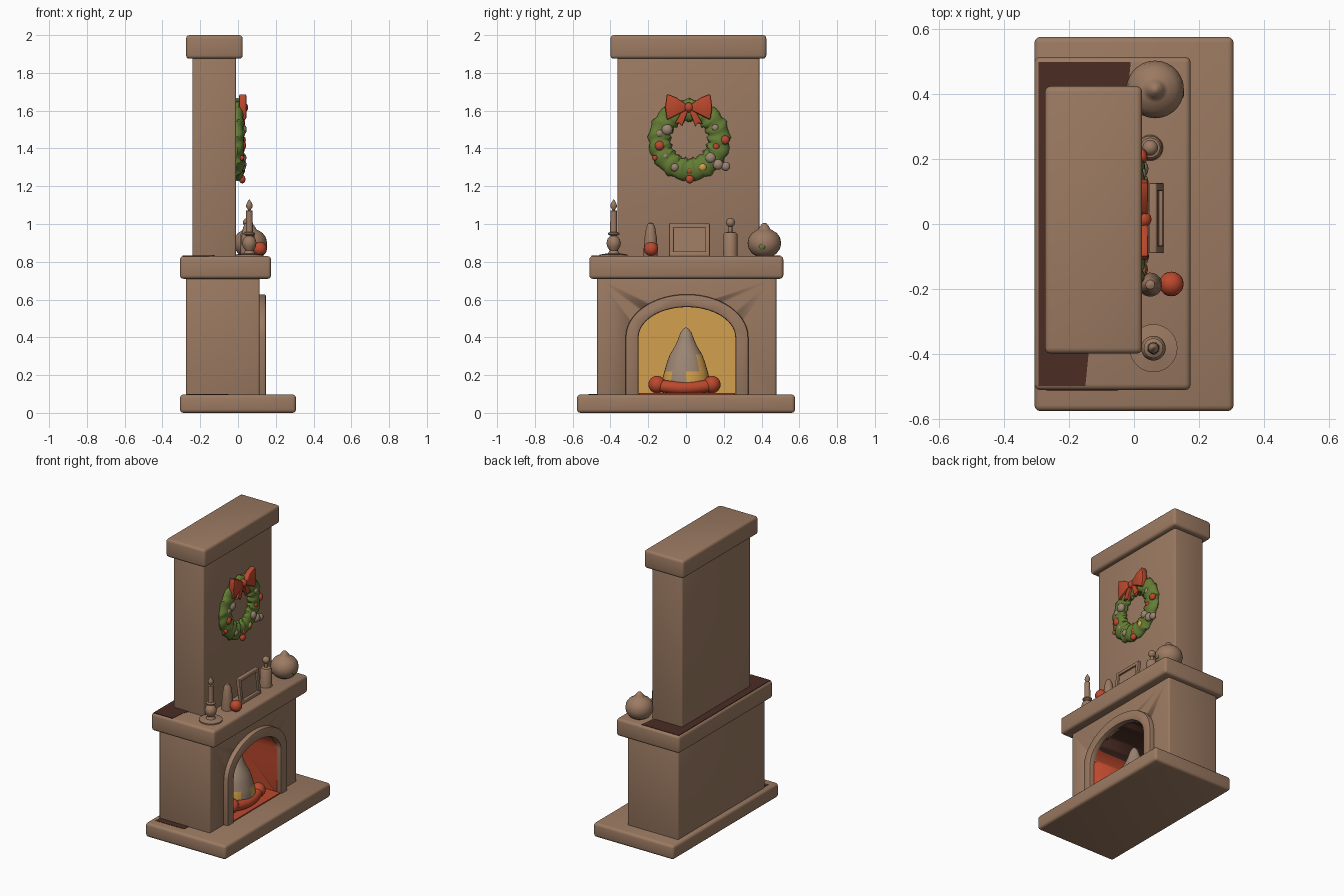
import bpy, bmesh, math
from mathutils import Vector

if "Cube" in bpy.data.objects:
    bpy.data.objects.remove(bpy.data.objects["Cube"])


def material(name, rgb):
    m = bpy.data.materials.new(name)
    m.diffuse_color = (*rgb, 1)
    m.use_nodes = True
    m.node_tree.nodes["Principled BSDF"].inputs["Base Color"].default_value = m.diffuse_color
    return m


BROWN = material("warm brown", (.33, .195, .122))
DARK = material("dark soot brown", (.07, .026, .018))
RED = material("brick red", (.50, .065, .026))
GREEN = material("leaf green", (.127, .205, .034))
YELLOW = material("fire yellow", (.65, .35, .075))
TAUPE = material("taupe", (.33, .235, .17))


def finish(bm, name, mat, smooth=True):
    bmesh.ops.recalc_face_normals(bm, faces=bm.faces)
    me = bpy.data.meshes.new(name)
    bm.to_mesh(me)
    bm.free()
    ob = bpy.data.objects.new(name, me)
    bpy.context.collection.objects.link(ob)
    me.materials.append(mat)
    if smooth:
        bpy.ops.object.select_all(action='DESELECT')
        ob.select_set(True)
        bpy.context.view_layer.objects.active = ob
        bpy.ops.object.shade_smooth_by_angle(angle=math.radians(40))
    return ob


def box(name, x, y, z, mat=BROWN, bevel=.018):
    bm = bmesh.new()
    bmesh.ops.create_cube(bm, size=1)
    for v in bm.verts:
        v.co = Vector([(a + b) / 2 + c * (b - a) for (a, b), c in zip((x, y, z), v.co)])
    if bevel:
        bmesh.ops.bevel(bm, geom=bm.edges[:], offset=bevel, segments=3, profile=.5, affect='EDGES')
    return finish(bm, name, mat)


def prism(name, pts, lo, hi, mat=BROWN, axis='X', bevel=0):
    """Extrude a yz outline along x, or an xy outline along z."""
    bm = bmesh.new()
    put = (lambda p, d: (d, *p)) if axis == 'X' else (lambda p, d: (*p, d))
    f = bm.faces.new([bm.verts.new(put(p, lo)) for p in pts])
    ext = bmesh.ops.extrude_face_region(bm, geom=[f])
    for v in ext['geom']:
        if isinstance(v, bmesh.types.BMVert):
            v.co['XYZ'.index(axis)] = hi
    bmesh.ops.recalc_face_normals(bm, faces=bm.faces)
    if bevel:
        edges = [e for e in bm.edges if e.calc_face_angle(0) > .6]
        bmesh.ops.bevel(bm, geom=edges, offset=bevel, segments=2, profile=.5, affect='EDGES')
    return finish(bm, name, mat)


def lathe(name, prof, x, y, mat=BROWN, n=28, sx=1):
    """Spin a (radius, z) profile about a vertical axis."""
    bm = bmesh.new()
    rings = [[bm.verts.new((x + sx * r * math.cos(math.tau * i / n),
                            y + r * math.sin(math.tau * i / n), z)) for i in range(n)]
             for r, z in prof]
    for a, b in zip(rings, rings[1:]):
        for i in range(n):
            j = (i + 1) % n
            bm.faces.new((a[i], a[j], b[j], b[i]))
    bm.faces.new(rings[0])
    bm.faces.new(rings[-1])
    return finish(bm, name, mat)


def ball(name, c, r, mat=BROWN, scale=(1, 1, 1)):
    bm = bmesh.new()
    bmesh.ops.create_uvsphere(bm, u_segments=20, v_segments=12, radius=r)
    for v in bm.verts:
        v.co = Vector(c) + v.co * Vector((1, 1, 1)).length / math.sqrt(3) if scale == (1, 1, 1) \
            else Vector([c[k] + v.co[k] * scale[k] for k in range(3)])
    return finish(bm, name, mat)


def arch(half, spring, rise, base, n=28, y0=.005):
    curve = [(y0 + half * math.cos(math.pi * i / n), spring + rise * math.sin(math.pi * i / n))
             for i in range(n + 1)]
    return [(y0 + half, base)] + curve + [(y0 - half, base)]


# Masonry blocks
box("hearth_slab", (-.307, .307), (-.577, .577), (0, .097))
body = box("firebox_body", (-.275, .115), (-.47, .478), (.085, .72), bevel=.012)
box("mantel_shelf", (-.307, .175), (-.512, .515), (.71, .83))
box("chimney_breast", (-.242, -.01), (-.362, .388), (.81, 1.89), bevel=.01)
box("chimney_cap", (-.275, .025), (-.40, .425), (1.875, 2.0))

# Firebox opening
cutter = prism("opening_cutter", arch(.256, .40, .16, 0), -.2, .3)
cutter.hide_render = True
mod = body.modifiers.new("opening", 'BOOLEAN')
mod.operation, mod.object, mod.solver = 'DIFFERENCE', cutter, 'EXACT'
bpy.context.view_layer.objects.active = body
bpy.ops.object.modifier_apply(modifier="opening")
bpy.data.objects.remove(cutter)
body.data.materials.clear()
for m in (BROWN, YELLOW, RED, DARK):
    body.data.materials.append(m)
for p in body.data.polygons:
    c = p.center
    p.material_index = 0
    if abs(c.y - .005) < .262 and c.z < .565 and -.21 < c.x < .11:
        p.material_index = 1 if abs(p.normal.x) > .9 else (3 if c.z > .49 else 2)

# Arch surround and ember floor
outer, inner = arch(.325, .40, .228, .09), arch(.256, .40, .16, .09)
prism("arch_surround", outer + inner[::-1], .09, .148, bevel=.01)
box("ember_floor", (-.2, .14), (-.25, .26), (.09, .104), RED, 0)

# Soot patches on shelf and hearth
prism("shelf_soot", [(-.295, -.5), (-.15, -.5), (-.14, -.4), (-.1, -.3), (-.1, .36),
                     (-.02, .4), (-.01, .5), (-.295, .5)], .826, .832, DARK, 'Z')
box("hearth_soot", (-.27, -.05), (-.515, -.46), (.092, .099), DARK, 0)

# Fire: flame with yellow base, and bowed logs
flame = lathe("flame", [(.12, .10), (.13, .16), (.115, .22), (.10, .27), (.085, .31), (.06, .35),
                        (.042, .39), (.03, .425), (.012, .447), (.002, .452)], 0, 0, TAUPE, sx=.8)
flame.data.materials.append(YELLOW)
for p in flame.data.polygons:
    c = p.center
    p.material_index = int(c.z < .2 + .03 * math.sin(c.y * 40) or (c.y > .06 and c.z < .32))
for side in (-1, 1):
    ball("log_end", (.06, -.008 + side * .145, .15), .046, RED)
cu = bpy.data.curves.new("bowed_log", 'CURVE')
cu.dimensions, cu.bevel_depth, cu.bevel_resolution = '3D', .033, 4
sp = cu.splines.new('POLY')
sp.points.add(8)
for i, pt in enumerate(sp.points):
    t = i / 4 - 1
    pt.co = (.09 - .03 * t * t, -.008 + .145 * t, .132 + .015 * t * t, 1)
cu.materials.append(RED)
bpy.context.collection.objects.link(bpy.data.objects.new("bowed_log", cu))

# Wreath ring with leafy lumps
WY, WZ = .017, 1.445
bm = bmesh.new()
N, M = 96, 16
grid = []
for i in range(N):
    a = math.tau * i / N
    ring = []
    for j in range(M):
        b = math.tau * j / M
        k = 1 + .09 * math.sin(17 * a + 2 * math.sin(b)) + .05 * math.sin(29 * a + 3 * b)
        r = .157 + .058 * k * math.cos(b)
        ring.append(bm.verts.new((-.003 + .034 * k * math.sin(b), WY + r * math.cos(a), WZ + r * math.sin(a))))
    grid.append(ring)
for i in range(N):
    for j in range(M):
        p, q = grid[i], grid[(i + 1) % N]
        bm.faces.new((p[j], q[j], q[(j + 1) % M], p[(j + 1) % M]))
finish(bm, "wreath", GREEN)

# Wreath berries and baubles
for y, z, r, m in [(-.14, 1.415, .026, RED), (.207, 1.445, .024, RED), (.16, 1.41, .018, RED),
                   (.02, 1.28, .018, RED), (.02, 1.237, .022, RED), (-.10, 1.50, .03, TAUPE),
                   (-.14, 1.48, .02, TAUPE), (-.06, 1.30, .022, TAUPE), (.088, 1.30, .022, YELLOW),
                   (.13, 1.35, .028, TAUPE), (.17, 1.315, .028, TAUPE), (.21, 1.305, .024, TAUPE),
                   (.155, 1.51, .02, TAUPE), (-.11, 1.36, .016, TAUPE), (-.165, 1.35, .014, RED)]:
    ball("wreath_bauble", (.022, y, z), r, m, (.8, 1, 1.001))

# Bow: mirrored loops and tails around a knot
for s in (-1, 1):
    loop = [(.015, 1.635), (.065, 1.67), (.115, 1.69), (.125, 1.62), (.115, 1.55), (.065, 1.575), (.015, 1.60)]
    tail = [(.0, 1.61), (.035, 1.60), (.075, 1.53), (.05, 1.535), (.035, 1.515)]
    prism("bow_loop", [(.014 + s * y, z) for y, z in loop], .005, .045, RED, bevel=.009)
    prism("bow_tail", [(.014 + s * y, z) for y, z in tail], .015, .038, RED, bevel=.004)
ball("bow_knot", (.028, .014, 1.617), .026, RED)

# Candlestick
lathe("candlestick", [(.074, .828), (.074, .838), (.03, .845), (.022, .86), (.034, .88), (.038, .90),
                      (.032, .922), (.016, .937), (.03, .945), (.03, .952), (.019, .958),
                      (.017, 1.07), (.006, 1.073), (.017, 1.09), (.016, 1.105), (.002, 1.13)], .06, -.383)

# Cone figure and red ball
lathe("cone_figure", [(.037, .828), (.037, .87), (.032, .93), (.024, .98), (.014, 1.003), (.002, 1.008)], .05, -.187)
ball("red_ball", (.115, -.185, .868), .038, RED)

# Leaning picture frame with recessed panel
def lean(ob):
    for v in ob.data.vertices:
        v.co.x -= (v.co.z - .83) * .13

for name, y, z in [("frame_bottom", (-.09, .126), (.83, .855)), ("frame_top", (-.09, .126), (.978, 1.003)),
                   ("frame_left", (-.09, -.066), (.84, .99)), ("frame_right", (.102, .126), (.84, .99))]:
    lean(box(name, (.068, .092), y, z, bevel=.004))
lean(box("frame_panel", (.068, .08), (-.08, .116), (.835, .995), bevel=0))

# Bottle with ball stopper
lathe("bottle", [(.04, .828), (.038, .84), (.037, .945), (.03, .955), (.01, .958), (.01, .99)], .05, .235)
ball("bottle_stopper", (.05, .235, 1.008), .024)

# Round ornament with cap and green spot
lathe("round_ornament", [(.04, .828), (.066, .845), (.083, .87), (.089, .898), (.083, .928), (.066, .952),
                         (.04, .968), (.032, .972), (.026, .985), (.012, 1.002), (.004, 1.006)], .065, .415)
ball("ornament_green_spot", (.148, .403, .88), .016, GREEN, (.4, 1, 1))
